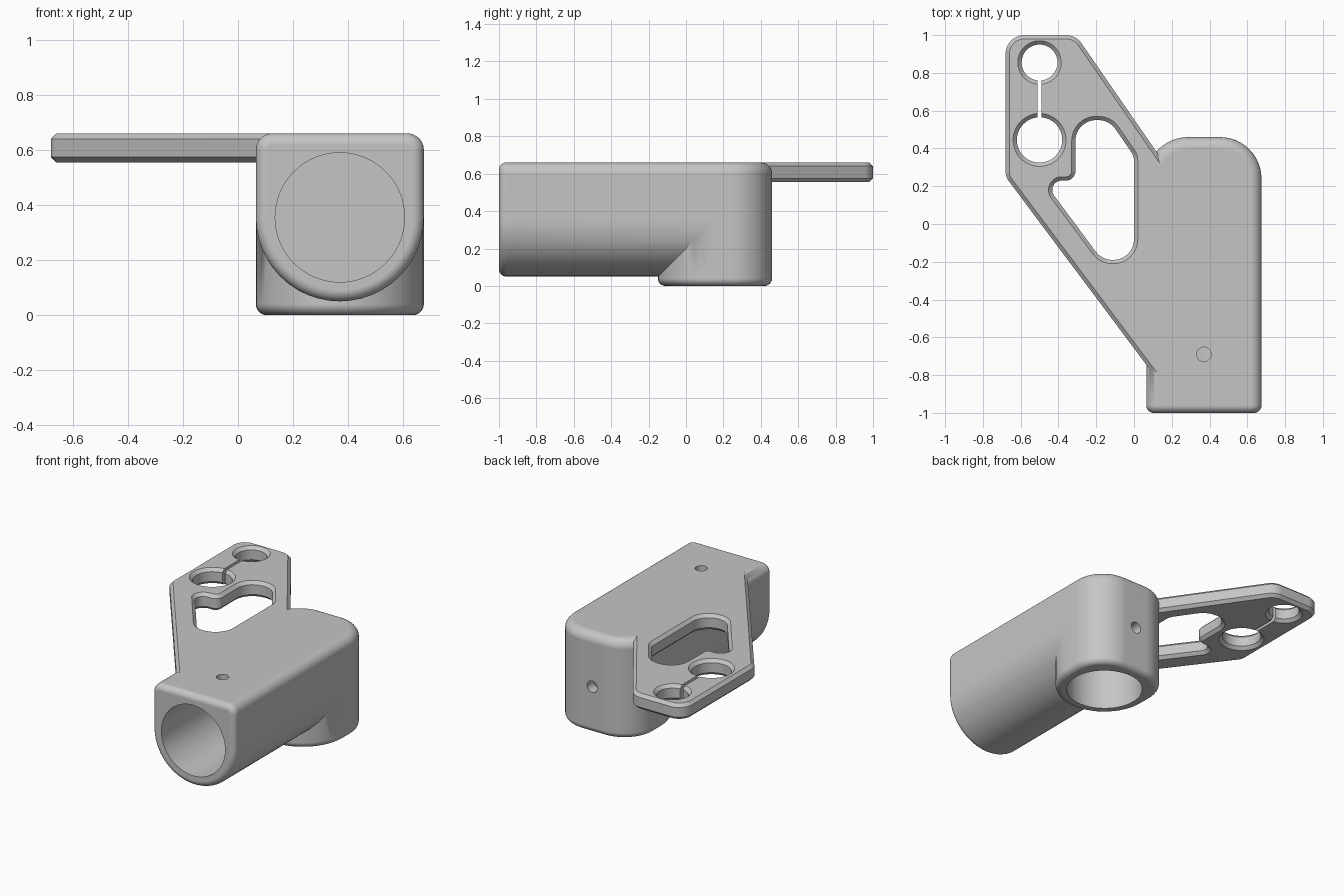
import bpy, bmesh, math
from mathutils import Vector, Matrix

cube = bpy.data.objects.get("Cube")
if cube:
    bpy.data.objects.remove(cube, do_unlink=True)

STEP = math.radians(7.5)
CX, AXIS_Y, AXIS_Z, TOP = 0.37, 0.155, 0.355, 0.66
OUTER, BORE = 0.305, 0.235
PLATE_LOW, CHAMFER = 0.555, 0.02

grey = bpy.data.materials.new("plain_grey")
grey.use_nodes = True
colour = (0.56, 0.56, 0.56, 1)
grey.diffuse_color = colour
grey.node_tree.nodes["Principled BSDF"].inputs["Base Color"].default_value = colour


def rounded(corners):
    """Counter-clockwise outline from (x, y, corner radius)."""
    pts = []
    for i, (x, y, r) in enumerate(corners):
        p = Vector((x, y))
        d1 = (p - Vector(corners[i - 1][:2])).normalized()
        d2 = (Vector(corners[(i + 1) % len(corners)][:2]) - p).normalized()
        turn = math.atan2(d1.x * d2.y - d1.y * d2.x, d1.dot(d2))
        if r == 0:
            arc = [p]
        else:
            side = math.copysign(1, turn)
            start = p - d1 * r * math.tan(abs(turn) / 2)
            centre = start + Vector((-d1.y, d1.x)) * r * side
            n = max(2, math.ceil(abs(turn) / STEP - 0.01))
            arc = [centre + Matrix.Rotation(turn * k / n, 2) @ (start - centre)
                   for k in range(n + 1)]
        for q in arc:
            if not pts or (q - pts[-1]).length > 1e-4:
                pts.append(q)
    if (pts[0] - pts[-1]).length < 1e-4:
        pts.pop()
    return pts


def circle(x, y, r, n=64):
    return [Vector((x + r * math.cos(math.tau * k / n),
                    y + r * math.sin(math.tau * k / n))) for k in range(n)]


def offset(pts, d):
    """Move an outline outward by d."""
    out = []
    for i, p in enumerate(pts):
        a = (p - pts[i - 1]).normalized()
        b = (pts[(i + 1) % len(pts)] - p).normalized()
        na, nb = Vector((a.y, -a.x)), Vector((b.y, -b.x))
        out.append(p + (na + nb) * d / (1 + na.dot(nb)))
    return out


def prism(name, pts, layers, along_y=False):
    """Stack offset copies of an outline; layers are (position, offset)."""
    bm = bmesh.new()
    rings = []
    for h, d in layers:
        ring = []
        for p in offset(pts, d):
            co = (p.x, h, p.y) if along_y else (p.x, p.y, h)
            ring.append(bm.verts.new([round(c, 5) for c in co]))
        rings.append(ring)
    for low, high in zip(rings, rings[1:]):
        for i in range(len(pts)):
            j = (i + 1) % len(pts)
            bm.faces.new((low[i], low[j], high[j], high[i]))
    bm.faces.new(rings[0])
    bm.faces.new(rings[-1])
    bmesh.ops.recalc_face_normals(bm, faces=bm.faces)
    mesh = bpy.data.meshes.new(name)
    bm.to_mesh(mesh)
    bm.free()
    mesh.materials.append(grey)
    obj = bpy.data.objects.new(name, mesh)
    bpy.context.collection.objects.link(obj)
    return obj


def fillet(low, high, r_low, r_high):
    """Layers of a prism with rounded end edges."""
    angles = [math.pi / 2 * k / 12 for k in range(13)]
    start = [(low + r_low * (1 - math.cos(a)), -r_low * (1 - math.sin(a))) for a in angles]
    end = [(high - r_high * (1 - math.cos(a)), -r_high * (1 - math.sin(a)))
           for a in reversed(angles)]
    return (start if r_low else [(low, 0)]) + (end if r_high else [(high, 0)])


def combine(target, other, operation):
    mod = target.modifiers.new(operation.lower(), "BOOLEAN")
    mod.operation, mod.solver, mod.object = operation, "EXACT", other
    bpy.context.view_layer.objects.active = target
    bpy.ops.object.modifier_apply(modifier=mod.name)
    bpy.data.objects.remove(other, do_unlink=True)


left, right = CX - OUTER, CX + OUTER

# Upright socket: round in front, squarer at the back
footprint = rounded([(left, AXIS_Y - OUTER, OUTER), (right, AXIS_Y - OUTER, OUTER),
                     (right, AXIS_Y + OUTER, 0.22), (left, AXIS_Y + OUTER, 0.22)])
bracket = prism("elbow_bracket", footprint, fillet(0, TOP, 0.04, 0.06))

# Level socket: flat top and half-round underside
section = rounded([(left, AXIS_Z - OUTER, OUTER), (right, AXIS_Z - OUTER, OUTER),
                   (right, TOP, 0.06), (left, TOP, 0.06)])
combine(bracket, prism("level_socket", section, fillet(-1, AXIS_Y, 0.04, 0), True), "UNION")

# Side plate with chamfered rim
outline = rounded([(0.2, -0.925, 0), (0.2, 0.265, 0), (-0.308, 1, 0.1),
                   (-0.68, 1, 0.1), (-0.68, 0.25, 0.08)])
rim = [(PLATE_LOW, -CHAMFER), (PLATE_LOW + CHAMFER, 0), (TOP - CHAMFER, 0), (TOP, -CHAMFER)]
combine(bracket, prism("side_plate", outline, rim), "UNION")

# Chamfered openings in the plate
past = 0.01
flare = [(PLATE_LOW - past, CHAMFER + past), (PLATE_LOW + CHAMFER, 0),
         (TOP - CHAMFER, 0), (TOP + past, CHAMFER + past)]
window = rounded([(0, -0.19, 0.11), (0, 0.36, 0.08), (-0.131, 0.55, 0.11),
                  (-0.31, 0.55, 0.11), (-0.31, 0.23, 0.05), (-0.482, 0.23, 0.05),
                  (-0.17, -0.19, 0.11)])
slot = rounded([(-0.51, 0.5, 0), (-0.49, 0.5, 0), (-0.49, 0.82, 0), (-0.51, 0.82, 0)])
cutters = [
    prism("window_cutter", window, flare),
    prism("small_hole_cutter", circle(-0.5, 0.855, 0.095), flare),
    prism("large_hole_cutter", circle(-0.5, 0.445, 0.12), flare),
    prism("slot_cutter", slot, [(0.5, 0), (0.7, 0)]),
    # Tube bores
    prism("upright_bore", circle(CX, AXIS_Y, BORE), [(-0.1, 0), (0.59, 0)]),
    prism("level_bore", circle(CX, AXIS_Z, BORE), [(-1.1, 0), (-0.38, 0)], True),
    # Screw holes
    prism("top_screw_hole", circle(CX, -0.69, 0.038, 32), [(0.45, 0), (0.75, 0)]),
    prism("back_screw_hole", circle(CX, 0.31, 0.038, 32), [(0.25, 0), (0.55, 0)], True),
]
for cutter in cutters:
    cutter.hide_render = True
    combine(bracket, cutter, "DIFFERENCE")

# Smooth rounds, crisp chamfers
bpy.ops.object.select_all(action="DESELECT")
bracket.select_set(True)
bpy.context.view_layer.objects.active = bracket
bpy.ops.object.shade_smooth_by_angle(angle=math.radians(28))
weighted = bracket.modifiers.new("weighted_normals", "WEIGHTED_NORMAL")
weighted.keep_sharp = True
